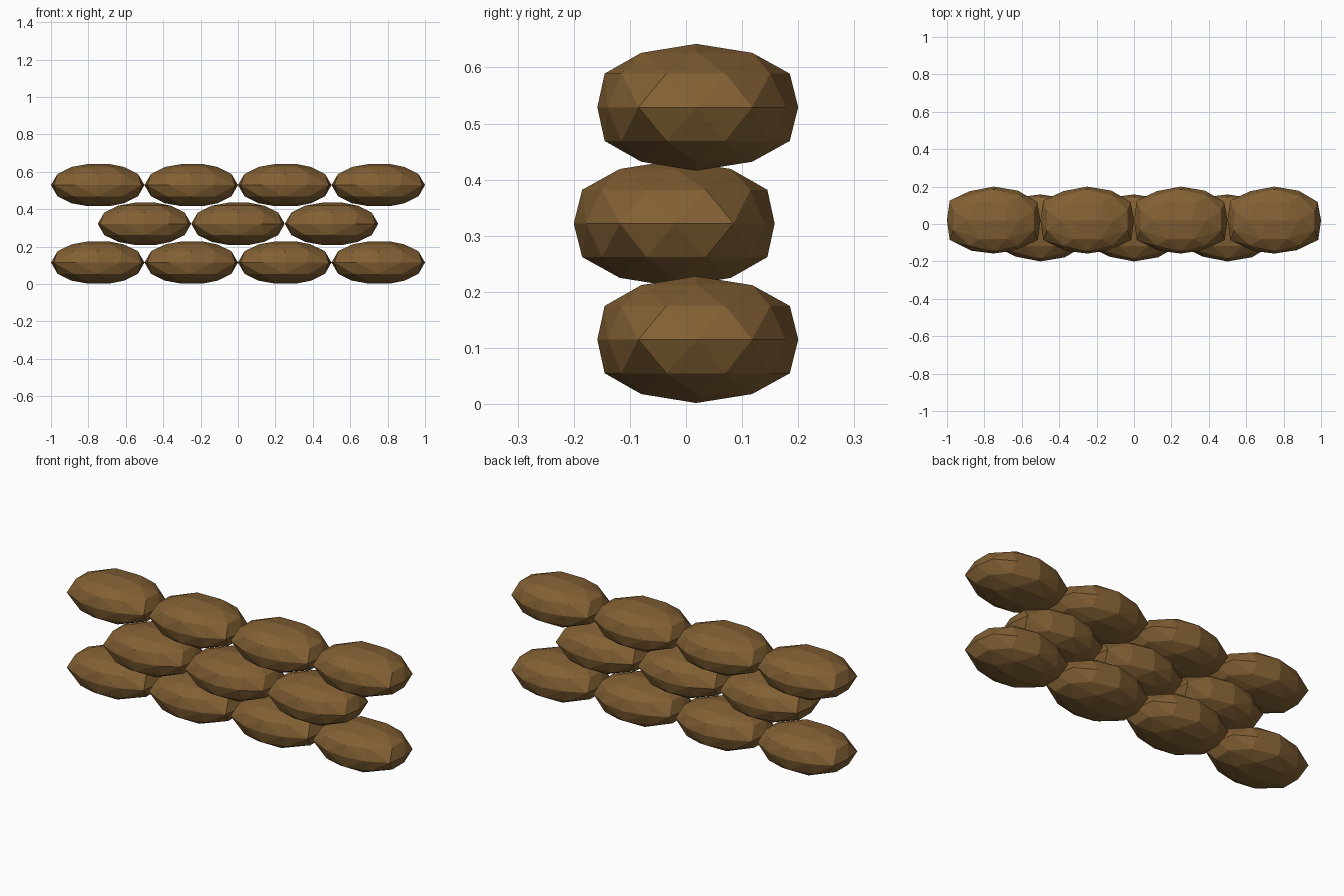
import bpy, bmesh

if "Cube" in bpy.data.objects:
    bpy.data.objects.remove(bpy.data.objects["Cube"])

# Burlap colour
burlap = bpy.data.materials.new("burlap_brown")
burlap.diffuse_color = (0.225, 0.118, 0.034, 1)
burlap.use_nodes = True
burlap.node_tree.nodes["Principled BSDF"].inputs["Base Color"].default_value = burlap.diffuse_color

# Plan outlines of one bag: wide seam, shoulder, crown and ridge
SEAM = [(.25, .02), (.232, .118), (.13, .178), (0, .2), (-.13, .175), (-.235, .125),
        (-.25, .02), (-.235, -.085), (-.12, -.143), (0, -.158), (.12, -.14), (.235, -.085)]
SHOULDER = [(.215, -.035), (.215, .07), (.14, .15), (0, .185), (-.14, .15),
            (-.215, .07), (-.215, -.035), (-.13, -.115), (0, -.145), (.13, -.115)]
CROWN = [(.14, .02), (.08, .118), (-.08, .118), (-.14, .02), (-.07, -.08), (.07, -.08)]
RIDGE = [(.06, .018), (-.05, .018)]


def bag_mesh(name, flip):
    """Faceted stuffed bag; flip mirrors it front to back."""
    bm = bmesh.new()
    for ring, z in ((SEAM, 0), (SHOULDER, .06), (CROWN, .097), (RIDGE, .113)):
        for side in ((1, -1) if z else (1,)):
            for x, y in ring:
                bm.verts.new((x, y * flip, z * side))
    hull = bmesh.ops.convex_hull(bm, input=bm.verts[:])
    loose = {v for v in hull["geom_interior"] + hull["geom_unused"]
             if isinstance(v, bmesh.types.BMVert)}
    bmesh.ops.delete(bm, geom=list(loose), context='VERTS')
    bmesh.ops.recalc_face_normals(bm, faces=bm.faces[:])
    mesh = bpy.data.meshes.new(name)
    bm.to_mesh(mesh)
    bm.free()
    mesh.materials.append(burlap)
    return mesh


front_bag = bag_mesh("sandbag", 1)
turned_bag = bag_mesh("turned_sandbag", -1)

# Three staggered courses, the middle one turned around
courses = [("bottom", 4, .115, front_bag), ("middle", 3, .322, turned_bag),
           ("top", 4, .529, front_bag)]
for label, count, z, mesh in courses:
    for i in range(count):
        bag = bpy.data.objects.new(f"{label}_sandbag_{i + 1}", mesh)
        bag.location = ((i - (count - 1) / 2) * .5, 0, z)
        bpy.context.collection.objects.link(bag)
